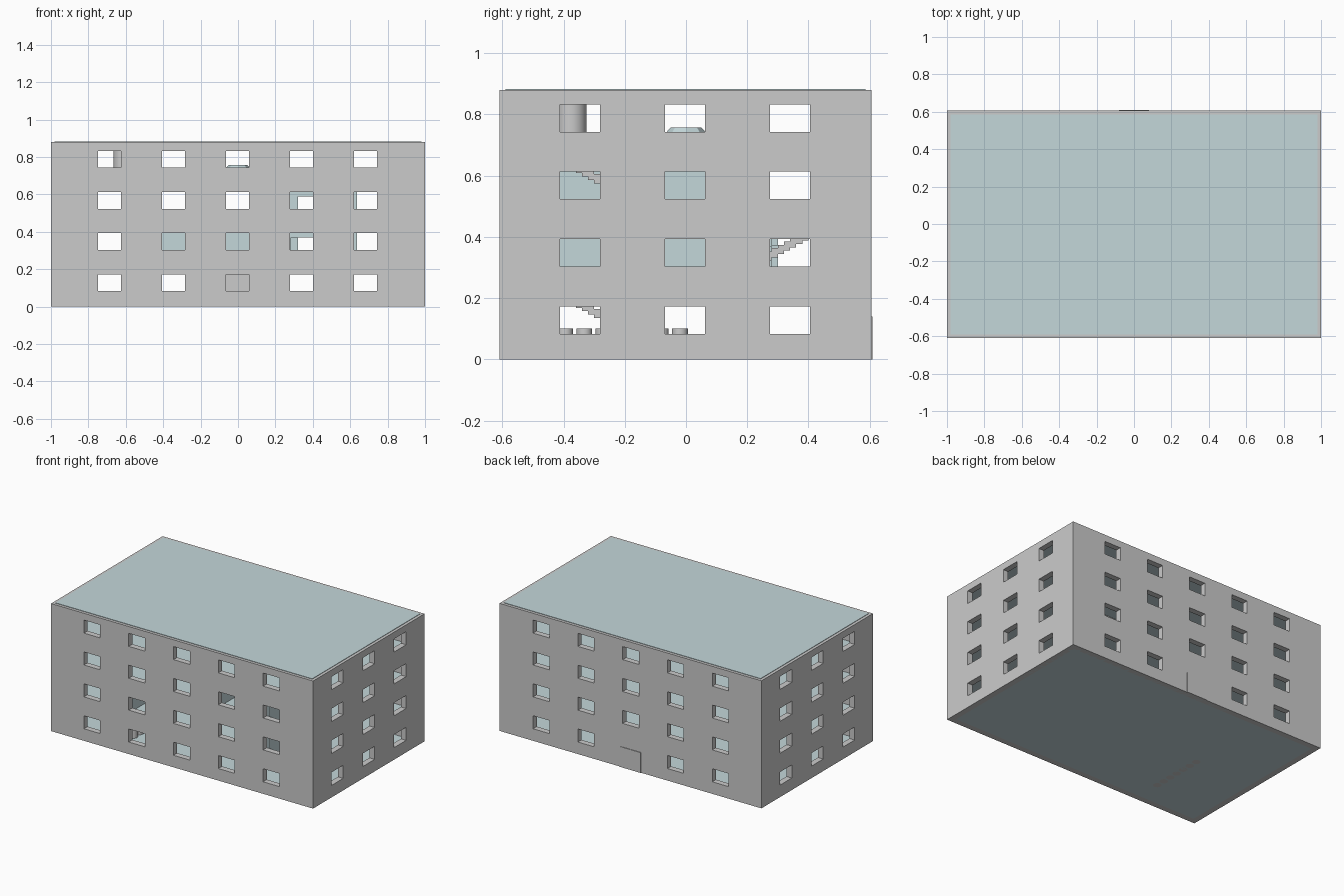
import bpy, bmesh
from mathutils import Matrix, Vector

if "Cube" in bpy.data.objects:
    bpy.data.objects.remove(bpy.data.objects["Cube"])

teal = bpy.data.materials.new("pale_teal")
teal.diffuse_color = (0.55, 0.68, 0.70, 1)
teal.use_nodes = True
teal.node_tree.nodes["Principled BSDF"].inputs["Base Color"].default_value = teal.diffuse_color


def boxes(name, items, mat=None):
    """One object made of boxes given as (x0, x1, y0, y1, z0, z1)."""
    bm = bmesh.new()
    for x0, x1, y0, y1, z0, z1 in items:
        m = Matrix.Translation(((x0 + x1) / 2, (y0 + y1) / 2, (z0 + z1) / 2))
        m = m @ Matrix.Diagonal((x1 - x0, y1 - y0, z1 - z0, 1))
        bmesh.ops.create_cube(bm, size=1, matrix=m)
    return finish(name, bm, mat)


def finish(name, bm, mat=None):
    me = bpy.data.meshes.new(name)
    bm.to_mesh(me)
    bm.free()
    ob = bpy.data.objects.new(name, me)
    bpy.context.collection.objects.link(ob)
    if mat:
        me.materials.append(mat)
    return ob


def cones(name, items, mat=None, sides=24, smooth=True):
    """Upright cones or cylinders given as (x, y, z0, z1, r_bottom, r_top)."""
    bm = bmesh.new()
    for x, y, z0, z1, r1, r2 in items:
        bmesh.ops.create_cone(bm, cap_ends=True, segments=sides, radius1=r1, radius2=r2,
                              depth=z1 - z0, matrix=Matrix.Translation((x, y, (z0 + z1) / 2)))
    for f in bm.faces:
        f.smooth = smooth and len(f.verts) == 4
    return finish(name, bm, mat)


def cut(ob, cutter):
    mod = ob.modifiers.new("cut", 'BOOLEAN')
    mod.operation = 'DIFFERENCE'
    mod.solver = 'EXACT'
    mod.object = cutter
    cutter.hide_render = True
    bpy.context.view_layer.objects.active = ob
    bpy.ops.object.modifier_apply(modifier=mod.name)
    bpy.data.objects.remove(cutter)


STOREY, T = 0.22, 0.04
Y0, Y1 = -0.61, 0.606

# Outer walls as a hollow shell with window openings
walls = boxes("outer_walls", [(-1, 1, Y0, Y1, 0, 0.88)])
cut(walls, boxes("cavity", [(-1 + T, 1 - T, Y0 + T, Y1 - T, -0.1, 1)]))
front, side = [], []
for level in range(4):
    z0, z1 = level * STOREY + 0.083, level * STOREY + 0.173
    for i in range(5):
        x = (i - 2) * 0.342 - 0.003
        back_end = 0 if (level == 0 and i == 2) else 0.8
        front.append((x - 0.062, x + 0.062, -0.8, back_end, z0, z1))
    for j in range(3):
        y = (j - 1) * 0.343 - 0.003
        side.append((-1.2, 1.2, y - 0.065, y + 0.065, z0, z1))
cut(walls, boxes("front_back_windows", front))
cut(walls, boxes("side_windows", side))

# Floors and roof, let halfway into the walls
for level in range(5):
    z = level * STOREY
    lo, hi = (0, 0.008) if level == 0 else (z - 0.008, z + 0.003)
    boxes("roof" if level == 4 else f"floor_{level + 1}",
          [(-0.98, 0.98, Y0 + 0.02, Y1 - 0.02, lo, hi)], teal)

# Back entrance door
boxes("back_door", [(-0.08, 0.08, Y1 - 0.01, 0.61, 0, 0.14)])

# Stair flights with stepped undersides, alternating direction
N = 20
for level in range(3):
    steps = []
    s = 1 if level == 1 else -1
    start = 0.04 if level == 1 else 0.0
    for k in range(N):
        a, b = start + s * k * 0.02, start + s * (k + 1) * 0.02
        top = level * STOREY + (k + 1) * STOREY / N
        steps.append((0.45, 0.61, min(a, b), max(a, b),
                      max(top - 0.03, level * STOREY + 0.003), top))
    boxes(f"stairs_{level + 1}", steps)

# Second-storey partitions, with a doorway
z0, z1 = STOREY, 2 * STOREY
boxes("partitions_2", [
    (-0.50, -0.48, Y0 + T, 0.30, z0, z1),
    (-0.48, 0.28, 0.28, 0.30, z0, z1),
    (0.28, 0.44, 0.28, 0.30, z0 + 0.15, z1),
    (0.615, 0.635, Y0 + T, -0.43, z0, z1)], teal)
boxes("open_door_2", [(0.28, 0.32, 0.15, 0.28, z0, z0 + 0.15)], teal)

# Third-storey partitions, with a doorway
z0, z1 = 2 * STOREY, 3 * STOREY
boxes("partitions_3", [
    (0.18, 0.20, Y0 + T, 0.20, z0, z1),
    (0.20, 0.32, 0.18, 0.20, z0, z1),
    (0.32, 0.44, 0.18, 0.20, z0 + 0.15, z1),
    (0.615, 0.635, Y0 + T, -0.43, z0, z1)], teal)

# Ground-floor row of round stools
cones("stools", [(-0.52, -0.395 + k * 0.0625, 0, 0.1, 0.026, 0.026) for k in range(7)])

# Top-storey column and central planter
cones("round_column", [(-0.615, -0.375, 0.66, 0.875, 0.05, 0.05)])
cones("planter", [(0, 0, 0.66, 0.757, 0.14, 0.05)], teal, sides=8, smooth=False)
